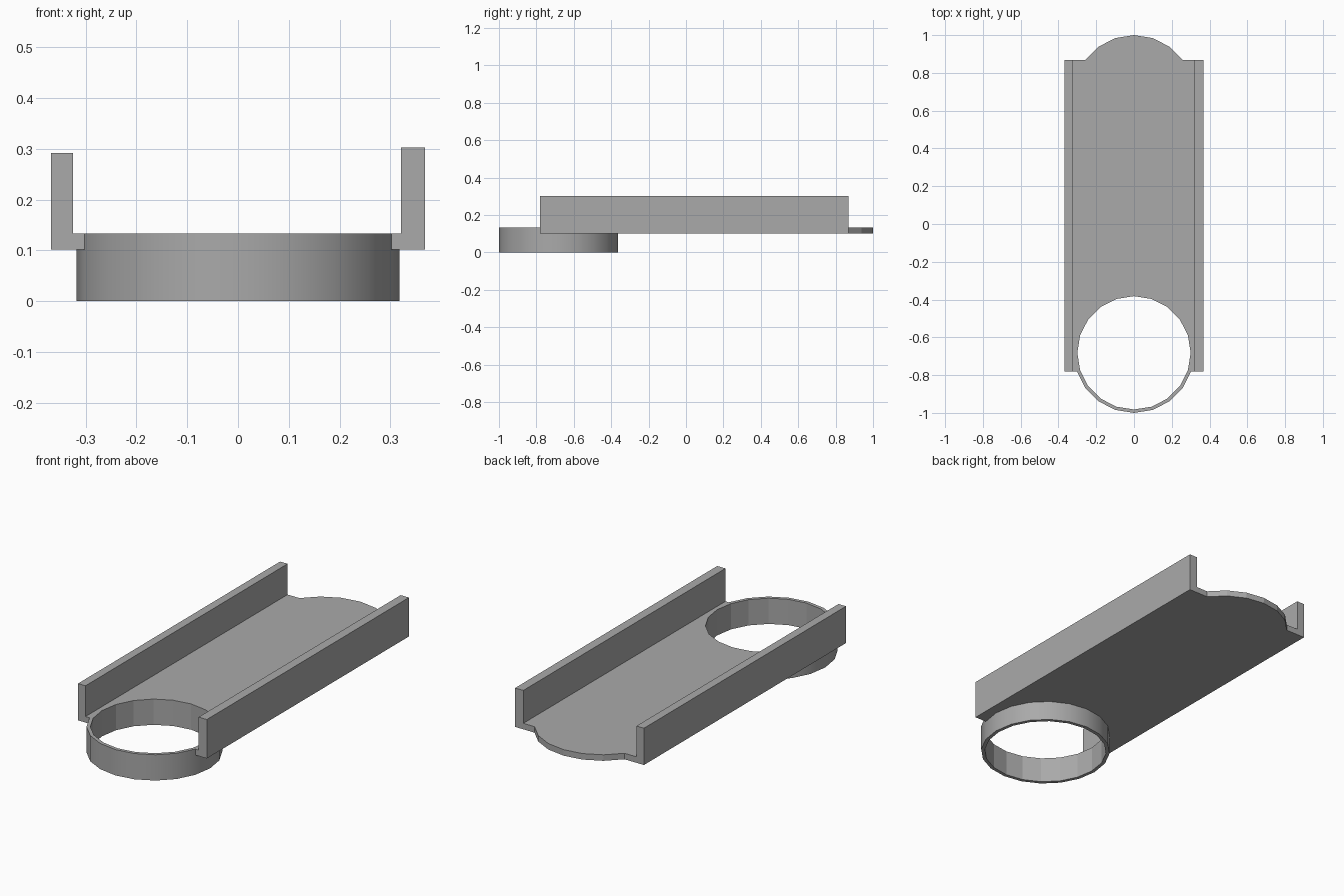
import bpy
import bmesh
from math import sin, cos, radians

cube = bpy.data.objects.get("Cube")
if cube:
    bpy.data.objects.remove(cube, do_unlink=True)

grey = bpy.data.materials.new("mid grey")
grey.use_nodes = True
color = (0.4, 0.4, 0.4, 1.0)
grey.diffuse_color = color
grey.node_tree.nodes["Principled BSDF"].inputs["Base Color"].default_value = color

OUTER, INNER, STEP = 0.318, 0.30, 18
RING_Y, END_Y = -0.682, 0.682
FLOOR, TOP = 0.102, 0.133
FRONT, BACK = RING_Y - OUTER * sin(radians(STEP)), 0.869
LEFT, RIGHT = 0.368, -0.368


def arc(radius, cy, start, stop):
    """Points on a circle, in steps of one facet, both ends included."""
    turn = STEP if stop > start else -STEP
    return [(radius * cos(radians(a)), cy + radius * sin(radians(a)))
            for a in range(start, stop + turn, turn)]


def finish(name, bm):
    bmesh.ops.recalc_face_normals(bm, faces=bm.faces)
    mesh = bpy.data.meshes.new(name)
    bm.to_mesh(mesh)
    bm.free()
    mesh.materials.append(grey)
    obj = bpy.data.objects.new(name, mesh)
    bpy.context.collection.objects.link(obj)
    return obj


def prism(name, outline, z0, z1):
    bm = bmesh.new()
    face = bm.faces.new([bm.verts.new((x, y, z0)) for x, y in outline])
    top = bmesh.ops.extrude_face_region(bm, geom=[face], use_keep_orig=True)
    verts = [v for v in top["geom"] if isinstance(v, bmesh.types.BMVert)]
    bmesh.ops.translate(bm, verts=verts, vec=(0, 0, z1 - z0))
    return finish(name, bm)


# Tray floor: rounded tongue at the back, round notch for the ring at the front
outline = [(LEFT, FRONT), (LEFT, BACK)]
outline += arc(OUTER, END_Y, 36, 144)
outline += [(RIGHT, BACK), (RIGHT, FRONT)]
outline += arc(OUTER, RING_Y, 198, -18)
prism("tray_floor", outline, FLOOR, TOP)

# Side rails, the left one slightly taller
for name, xa, xb, height in (("left_rail", 0.321, LEFT, 0.303),
                             ("right_rail", RIGHT, -0.325, 0.292)):
    prism(name, [(xa, FRONT), (xb, FRONT), (xb, BACK), (xa, BACK)], FLOOR, height)

# Open ring: a square profile carried round the facets
bm = bmesh.new()
loops = [[bm.verts.new((x, y, z)) for x, y in arc(r, RING_Y, 0, 360 - STEP)]
         for r, z in ((OUTER, 0), (OUTER, TOP), (INNER, TOP), (INNER, 0))]
count = len(loops[0])
for k in range(4):
    a, b = loops[k], loops[(k + 1) % 4]
    for i in range(count):
        j = (i + 1) % count
        face = bm.faces.new((a[i], a[j], b[j], b[i]))
        face.smooth = k == 0
finish("ring", bm)
